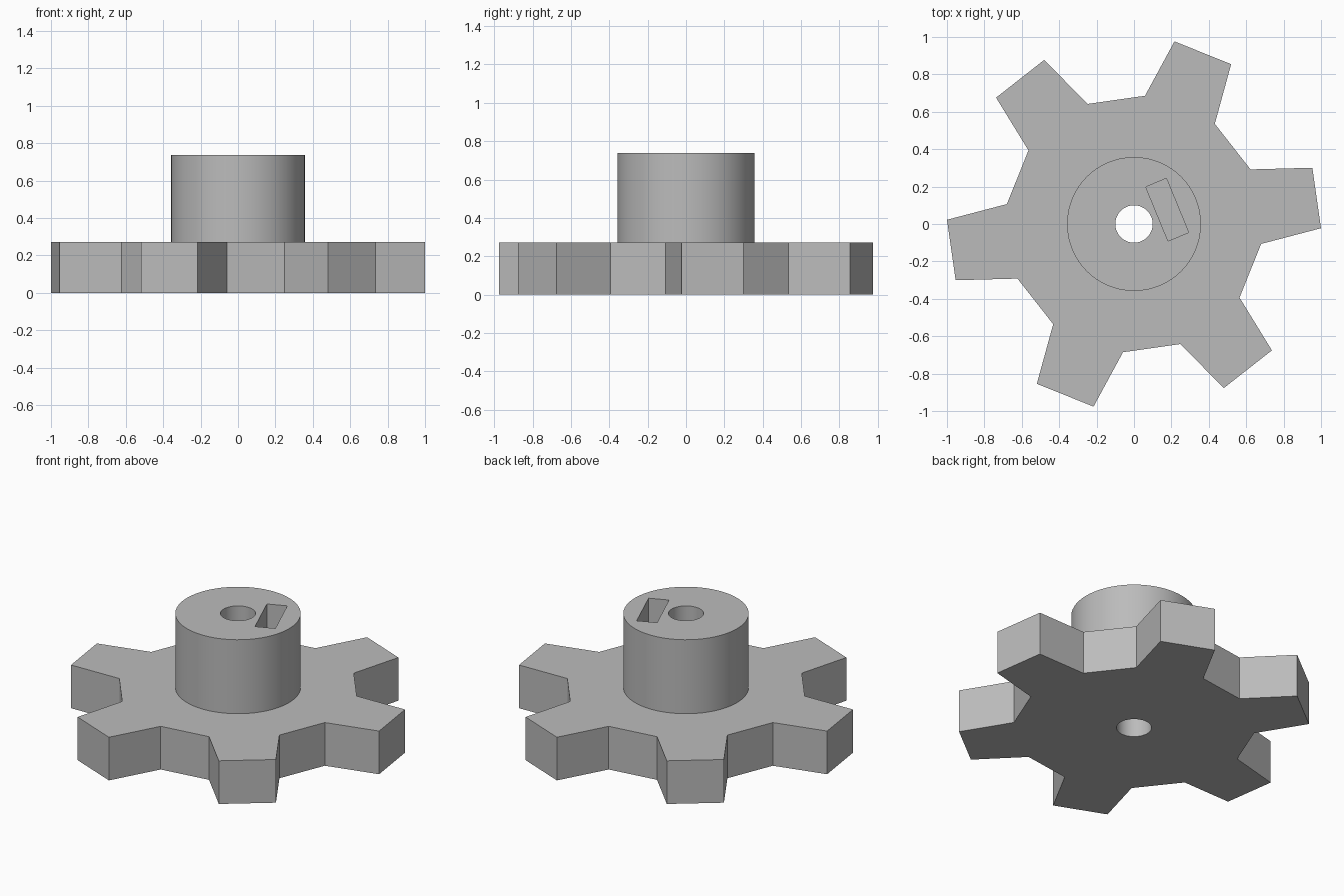
import bpy
import bmesh
from math import sin, cos, radians, tau

if "Cube" in bpy.data.objects:
    bpy.data.objects.remove(bpy.data.objects["Cube"])

grey = bpy.data.materials.new("plain grey")
grey.use_nodes = True
grey.diffuse_color = (0.5, 0.5, 0.5, 1)
grey.node_tree.nodes["Principled BSDF"].inputs["Base Color"].default_value = (0.5, 0.5, 0.5, 1)


def polar(radius, angle):
    return radius * cos(angle), radius * sin(angle)


def prism(name, outline, bottom, top):
    """Extrude a flat outline between two heights."""
    bm = bmesh.new()
    base = bm.faces.new([bm.verts.new((x, y, bottom)) for x, y in outline])
    extruded = bmesh.ops.extrude_face_region(bm, geom=[base])["geom"]
    bmesh.ops.translate(bm, vec=(0, 0, top - bottom),
                        verts=[g for g in extruded if isinstance(g, bmesh.types.BMVert)])
    bmesh.ops.recalc_face_normals(bm, faces=bm.faces)
    mesh = bpy.data.meshes.new(name)
    bm.to_mesh(mesh)
    bm.free()
    mesh.materials.append(grey)
    obj = bpy.data.objects.new(name, mesh)
    bpy.context.collection.objects.link(obj)
    return obj


def circle(radius, sides):
    return [polar(radius, tau * i / sides) for i in range(sides)]


def combine(target, tool, operation):
    """Apply a boolean and discard the tool object."""
    tool.hide_render = True
    mod = target.modifiers.new(operation.lower(), "BOOLEAN")
    mod.operation, mod.object, mod.solver = operation, tool, "EXACT"
    bpy.ops.object.select_all(action="DESELECT")
    bpy.context.view_layer.objects.active = target
    target.select_set(True)
    bpy.ops.object.modifier_apply(modifier=mod.name)
    bpy.data.objects.remove(tool)


# Toothed wheel: six tapered teeth, turned slightly off the x axis
THICKNESS, HEIGHT = 0.272, 0.738
tooth = [(0.688, -17), (1.0, -9.4), (1.0, 9.4), (0.688, 17)]
outline = [polar(r, radians(8.1 + 60 * i + a)) for i in range(6) for r, a in tooth]
wheel = prism("toothed_wheel_with_hub", outline, 0, THICKNESS)

# Round hub, sunk into the wheel so that both fuse into one solid
combine(wheel, prism("hub", circle(0.358, 64), THICKNESS / 2, HEIGHT), "UNION")

# Shaft bore right through, and a blind slot beside it
combine(wheel, prism("bore_cutter", circle(0.1, 48), -0.1, HEIGHT + 0.1), "DIFFERENCE")
slot = [(0.063, 0.198), (0.182, -0.091), (0.292, -0.045), (0.173, 0.244)]
combine(wheel, prism("slot_cutter", slot, THICKNESS + 0.03, HEIGHT + 0.1), "DIFFERENCE")

bpy.ops.object.shade_smooth_by_angle(angle=radians(25))
